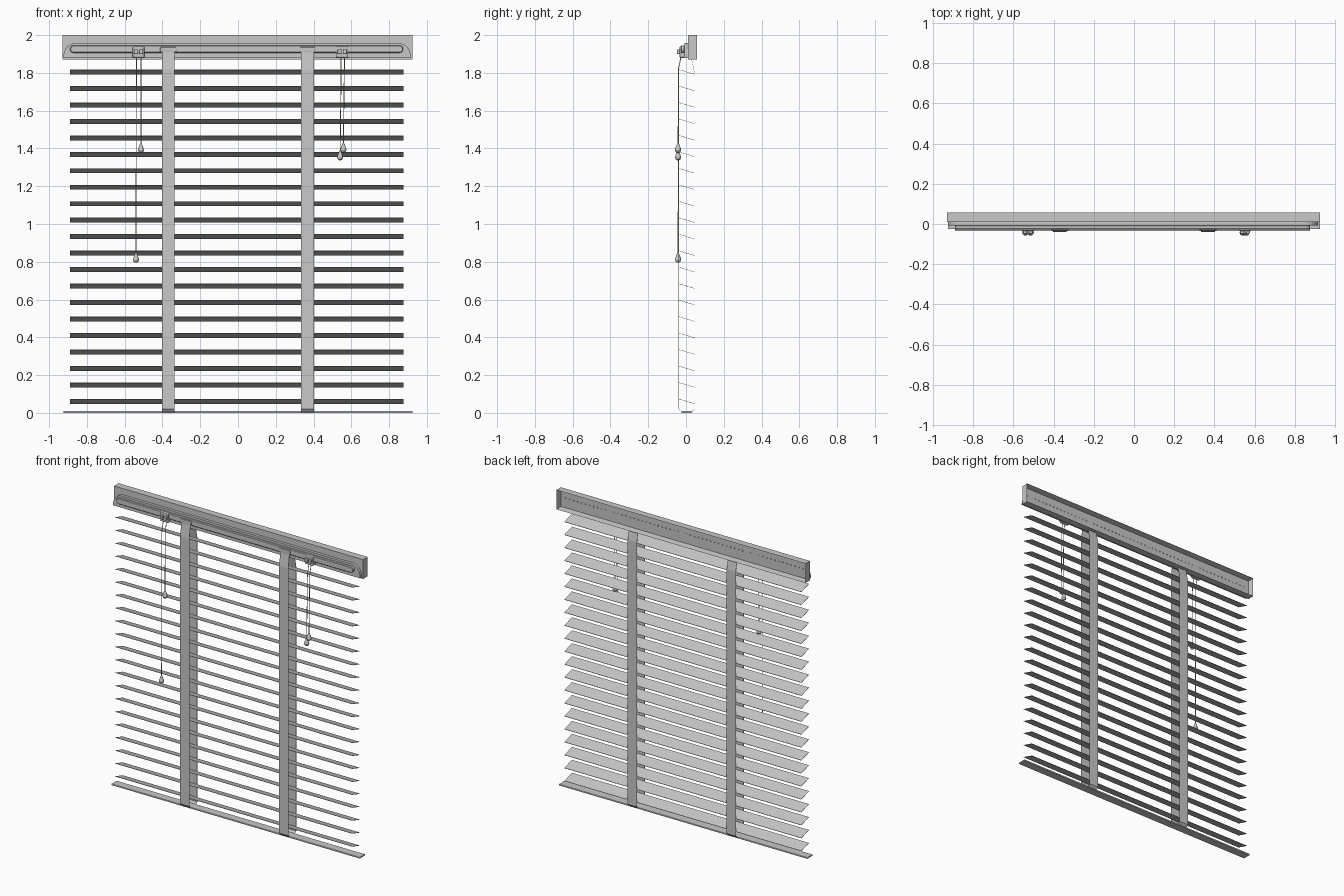
import bpy, bmesh, math
from mathutils import Vector

cube = bpy.data.objects.get("Cube")
if cube:
    bpy.data.objects.remove(cube, do_unlink=True)

grey = bpy.data.materials.new("light grey")
grey.use_nodes = True
grey.diffuse_color = (0.58, 0.58, 0.58, 1)
grey.node_tree.nodes["Principled BSDF"].inputs["Base Color"].default_value = (0.58, 0.58, 0.58, 1)


def finish(name, bm):
    bmesh.ops.recalc_face_normals(bm, faces=bm.faces)
    mesh = bpy.data.meshes.new(name)
    bm.to_mesh(mesh)
    bm.free()
    mesh.materials.append(grey)
    ob = bpy.data.objects.new(name, mesh)
    bpy.context.collection.objects.link(ob)
    return ob


def smooth(ob):
    bpy.ops.object.select_all(action='DESELECT')
    ob.select_set(True)
    bpy.context.view_layer.objects.active = ob
    bpy.ops.object.shade_smooth_by_angle()


def box(name, lo, hi, bevel=0):
    lo, hi = Vector(lo), Vector(hi)
    bm = bmesh.new()
    bmesh.ops.create_cube(bm, size=1)
    for v in bm.verts:
        v.co = v.co * (hi - lo) + (lo + hi) / 2
    ob = finish(name, bm)
    if bevel:
        mod = ob.modifiers.new("Bevel", 'BEVEL')
        mod.width, mod.segments = bevel, 2
    return ob


def prism(name, outline, axis, start, end):
    """Extrude a closed outline along x (points are y, z) or y (points are x, z)."""
    bm = bmesh.new()
    place = (lambda a, b: (start, a, b)) if axis == 'x' else (lambda a, b: (a, start, b))
    face = bm.faces.new([bm.verts.new(place(a, b)) for a, b in outline])
    out = bmesh.ops.extrude_face_region(bm, geom=[face])
    d = end - start
    bmesh.ops.translate(bm, vec=(d, 0, 0) if axis == 'x' else (0, d, 0),
                        verts=[g for g in out['geom'] if isinstance(g, bmesh.types.BMVert)])
    return finish(name, bm)


def arc(cx, cz, rx, rz, a0, a1, n=8):
    return [(cx + rx * math.cos(math.radians(a0 + (a1 - a0) * i / n)),
             cz + rz * math.sin(math.radians(a0 + (a1 - a0) * i / n))) for i in range(n + 1)]


# Head rail: a box left open at the back
rail = box("head_rail", (-0.93, 0.01, 1.87), (0.925, 0.058, 2.0))
bm = bmesh.new()
bm.from_mesh(rail.data)
back = [f for f in bm.faces if f.normal.y > 0.9]
bmesh.ops.inset_region(bm, faces=back, thickness=0.008)
bmesh.ops.translate(bm, vec=(0, -0.04, 0), verts=back[0].verts)
bm.to_mesh(rail.data)
bm.free()

# Row of fixing studs inside the rail
bm = bmesh.new()
for i in range(60):
    made = bmesh.ops.create_cube(bm, size=0.006)
    bmesh.ops.translate(bm, vec=(-0.885 + i * 0.03, 0.019, 1.94), verts=made['verts'])
finish("rail_studs", bm)

# Front plate with rounded shoulders, and the long round-ended ridge on it
prism("front_plate",
      [(-0.925, 1.878), (0.915, 1.878)] + arc(0.85, 1.885, 0.065, 0.073, 0, 90)
      + arc(-0.86, 1.885, 0.065, 0.073, 90, 180), 'y', -0.008, 0.012)
ridge = prism("front_ridge", arc(0.855, 1.926, 0.02, 0.02, -90, 90)
              + arc(-0.87, 1.926, 0.02, 0.02, 90, 270), 'y', -0.027, -0.007)
ridge.modifiers.new("Bevel", 'BEVEL').width = 0.004

# Tilted slats
top_z, step, count = 1.805, 0.0872, 21
for i in range(count):
    z = top_z - i * step
    prism("slat_%02d" % (i + 1),
          [(-0.036, z + 0.013), (0.044, z - 0.011), (0.044, z - 0.013), (-0.036, z + 0.011)],
          'x', -0.89, 0.875)

# Bottom rail
box("bottom_rail", (-0.925, -0.025, 0), (0.925, 0.03, 0.01), 0.002)


def tape(name, x, path, t=0.0015):
    outline = [(y - t / 2, z) for y, z in path] + [(y + t / 2, z) for y, z in reversed(path)]
    return prism(name, outline, 'x', x - 0.034, x + 0.034)


# Ladder tapes in front of and behind the slats, hung from brackets
for side, x in (("right", -0.369), ("left", 0.368)):
    tape(side + "_front_tape", x, [(-0.026, 1.925), (-0.028, 1.9), (-0.038, 1.82),
                                   (-0.038, 0.02), (-0.027, 0.006)])
    tape(side + "_back_tape", x, [(0.03, 1.872), (0.045, 1.8), (0.045, 0.02), (0.031, 0.006)])
    box(side + "_tape_bracket", (x - 0.043, -0.032, 1.912), (x + 0.043, 0.0, 1.936), 0.003)


def cord(name, points):
    curve = bpy.data.curves.new(name, 'CURVE')
    curve.dimensions = '3D'
    curve.bevel_depth, curve.bevel_resolution = 0.0022, 1
    spline = curve.splines.new('POLY')
    spline.points.add(len(points) - 1)
    for p, co in zip(spline.points, points):
        p.co = (*co, 1)
    curve.materials.append(grey)
    bpy.context.collection.objects.link(bpy.data.objects.new(name, curve))


def tassel(name, x, y, z):
    """Teardrop pull, turned around a vertical axis."""
    profile = [(0.003, 0.028), (0.006, 0.022), (0.014, 0.0), (0.016, -0.01),
               (0.012, -0.02), (0.004, -0.025)]
    bm = bmesh.new()
    rings = [[bm.verts.new((x + r * math.cos(k * math.pi / 6), y + r * math.sin(k * math.pi / 6), z + h))
              for k in range(12)] for r, h in profile]
    for a, b in zip(rings, rings[1:]):
        for k in range(12):
            bm.faces.new((a[k], a[(k + 1) % 12], b[(k + 1) % 12], b[k]))
    bm.faces.new(rings[0])
    bm.faces.new(rings[-1])
    smooth(finish(name, bm))


# Cord locks, each with a pair of pull cords: top x, bottom x, tassel height
pulls = {"right": (-0.527, [(-0.538, -0.54, 0.82), (-0.514, -0.514, 1.4)]),
         "left": (0.552, [(0.546, 0.541, 1.362), (0.563, 0.558, 1.402)])}
for side, (x, cords) in pulls.items():
    box(side + "_cord_lock", (x - 0.031, -0.034, 1.88), (x + 0.031, -0.005, 1.942), 0.006)
    for dx in (-0.014, 0.014):
        box(side + "_lock_roller", (x + dx - 0.01, -0.048, 1.9), (x + dx + 0.01, -0.03, 1.925), 0.004)
    for n, (xt, xb, z) in enumerate(cords, 1):
        label = "%s_cord_%d" % (side, n)
        cord(label, [(xt, -0.022, 1.9), (xt, -0.041, 1.82), (xb, -0.042, z + 0.025)])
        tassel(label + "_tassel", xb, -0.042, z)
